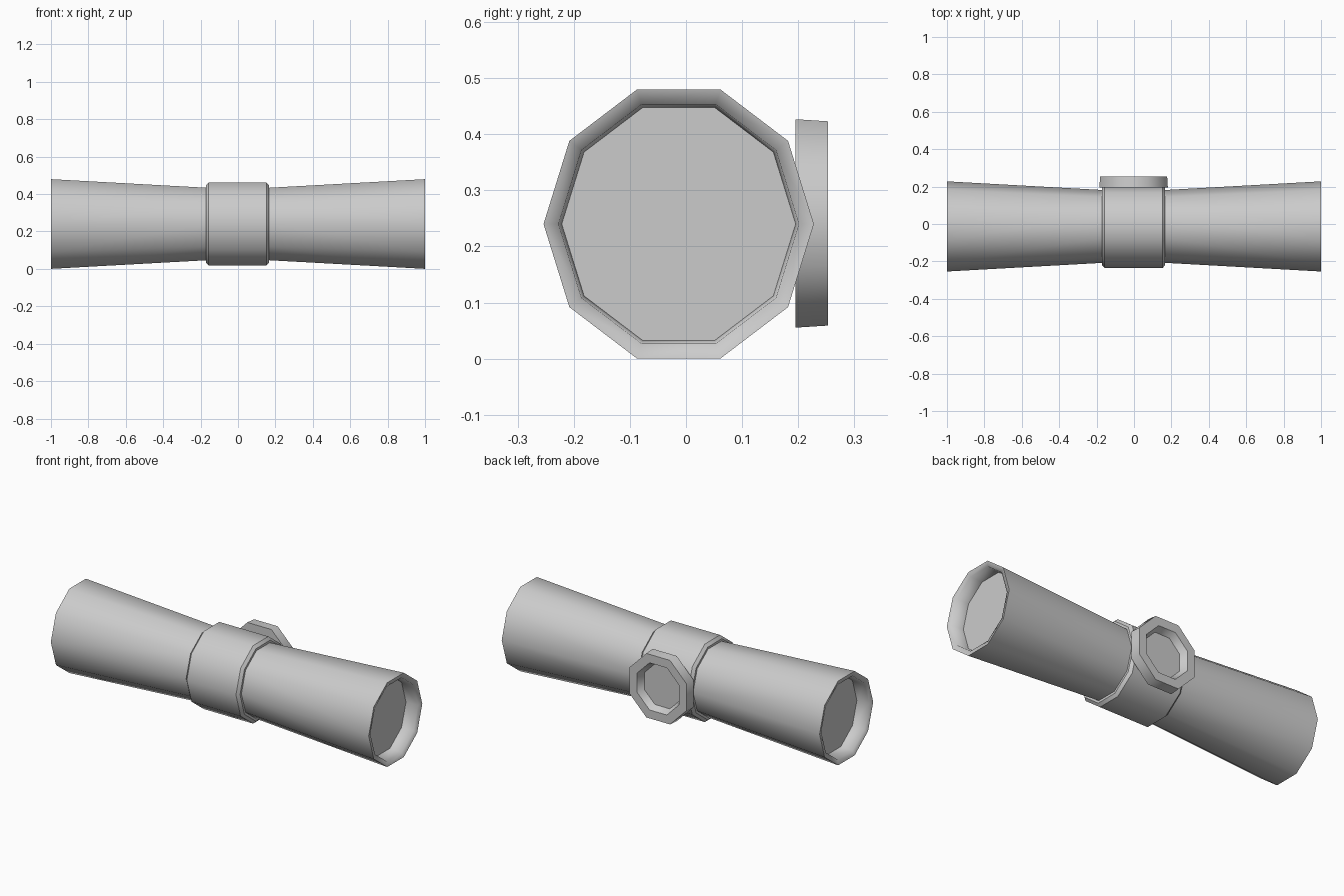
import bpy, bmesh, math

cube = bpy.data.objects.get("Cube")
if cube:
    bpy.data.objects.remove(cube)

grey = bpy.data.materials.new("plain grey")
grey.use_nodes = True
grey.diffuse_color = (0.6, 0.6, 0.6, 1)
grey.node_tree.nodes["Principled BSDF"].inputs["Base Color"].default_value = (0.6, 0.6, 0.6, 1)


def lathe(name, profile, sides, place, smooth_angle, turn=0.0):
    """Sweep (distance, radius) rings around an axis and cap both ends."""
    bm = bmesh.new()
    rings = []
    for d, r in profile:
        ring = []
        for i in range(sides):
            a = math.tau * (i + turn) / sides
            ring.append(bm.verts.new(place(d, r * math.cos(a), r * math.sin(a))))
        rings.append(ring)
    for low, high in zip(rings, rings[1:]):
        for i in range(sides):
            j = (i + 1) % sides
            bm.faces.new((low[i], low[j], high[j], high[i]))
    bm.faces.new(rings[0])
    bm.faces.new(rings[-1])
    bmesh.ops.recalc_face_normals(bm, faces=bm.faces)
    mesh = bpy.data.meshes.new(name)
    bm.to_mesh(mesh)
    bm.free()
    mesh.materials.append(grey)
    obj = bpy.data.objects.new(name, mesh)
    bpy.context.collection.objects.link(obj)
    bpy.ops.object.select_all(action='DESELECT')
    obj.select_set(True)
    bpy.context.view_layer.objects.active = obj
    bpy.ops.object.shade_smooth_by_angle(angle=math.radians(smooth_angle))
    return obj


def along_x(d, u, v):
    return (d, -0.013 + u * 0.956, 0.24 + v)


def along_y(d, u, v):
    return (-0.002 + u * 0.985, d, 0.241 + v)


# Flared tubes with a rim and a recessed end
for side, sign in (("left", 1), ("right", -1)):
    tube = [(0.0, 0.2), (0.155, 0.203), (1.0, 0.252), (0.992, 0.224), (0.92, 0.218)]
    lathe(side + "_tube", [(sign * d, r) for d, r in tube], 10, along_x, 80)

# Chamfered band around the middle
lathe("centre_band", [(-0.172, 0.19), (-0.172, 0.217), (-0.157, 0.233),
                      (0.152, 0.233), (0.167, 0.217), (0.167, 0.19)], 10, along_x, 40)

# Recessed dial on the back
lathe("back_dial", [(0.195, 0.201), (0.253, 0.197), (0.253, 0.145), (0.215, 0.125)],
      8, along_y, 50, 0.5)
